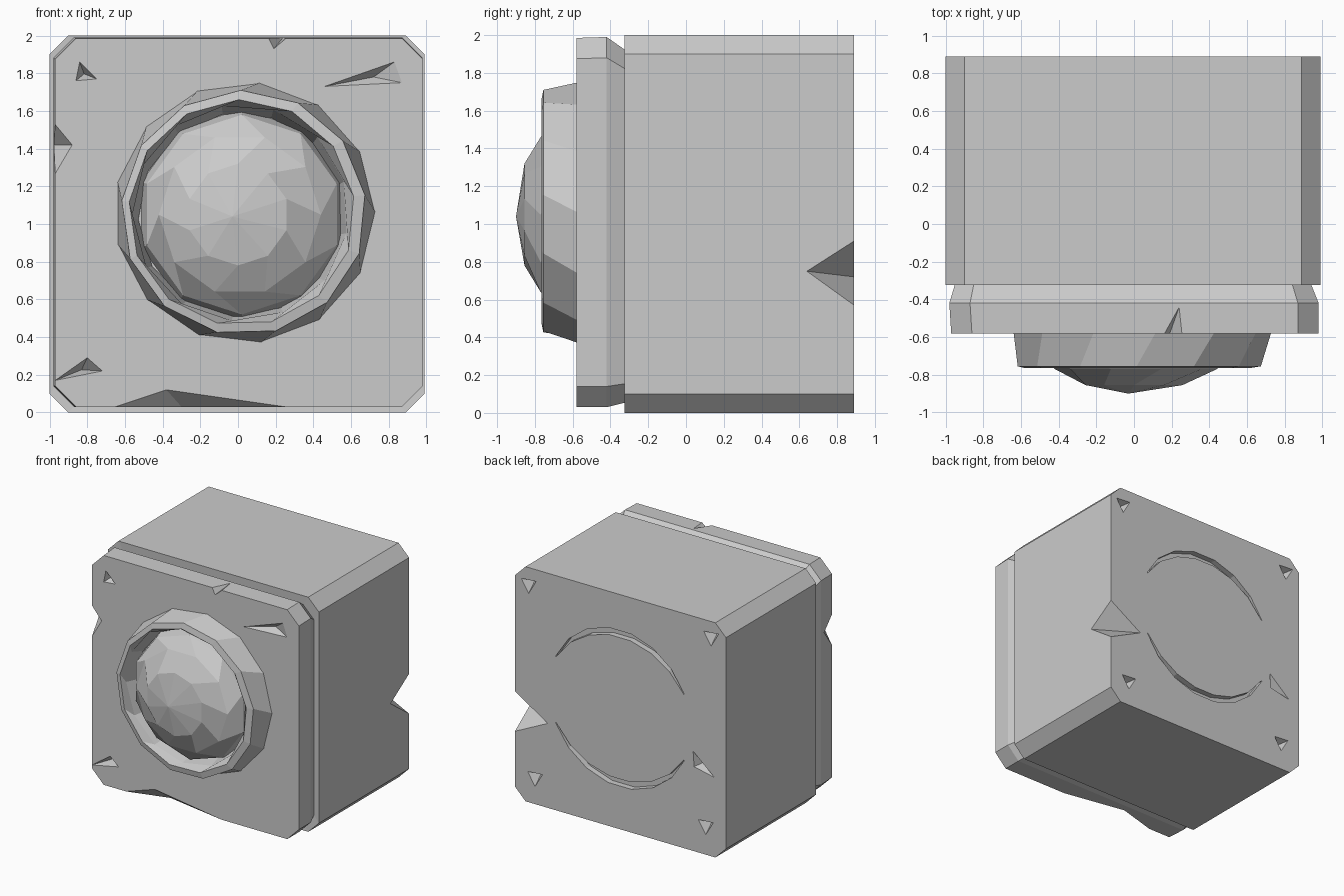
import bpy, bmesh
from math import sin, cos, pi, radians
from mathutils import Vector

if "Cube" in bpy.data.objects:
    bpy.data.objects.remove(bpy.data.objects["Cube"])


def finish(bm, name):
    bmesh.ops.recalc_face_normals(bm, faces=bm.faces)
    me = bpy.data.meshes.new(name)
    bm.to_mesh(me)
    bm.free()
    ob = bpy.data.objects.new(name, me)
    bpy.context.collection.objects.link(ob)
    return ob


def loft(bm, rings, caps=(True, True)):
    """Skin equal-length closed rings of points."""
    vs = [[bm.verts.new(p) for p in r] for r in rings]
    n = len(vs[0])
    for a, b in zip(vs, vs[1:]):
        for i in range(n):
            bm.faces.new((a[i], a[(i + 1) % n], b[(i + 1) % n], b[i]))
    if caps[0]:
        bm.faces.new(vs[0])
    if caps[1]:
        bm.faces.new(vs[-1])


def octagon(y, x0, x1, z0, z1, c):
    return [(x, y, z) for x, z in (
        (x0 + c, z0), (x1 - c, z0), (x1, z0 + c), (x1, z1 - c),
        (x1 - c, z1), (x0 + c, z1), (x0, z1 - c), (x0, z0 + c))]


def circle(cx, cz, y, r, n, turn=0):
    return [(cx + r * cos(2 * pi * (i + turn) / n), y,
             cz + r * sin(2 * pi * (i + turn) / n)) for i in range(n)]


def chip(bm, points, outward):
    """Convex chip: points on the surface plus an inner apex, pushed outward."""
    out = Vector(outward)
    vs = [bm.verts.new(p) for p in points]
    vs += [bm.verts.new(Vector(p) + out) for p in points[:-1]]
    res = bmesh.ops.convex_hull(bm, input=vs)
    loose = [v for v in res["geom_interior"] if isinstance(v, bmesh.types.BMVert)]
    if loose:
        bmesh.ops.delete(bm, geom=loose, context='VERTS')


def dent(bm, y, tri, depth):
    """Small triangular dent in the front (y < 0) or back face."""
    s = -1 if y < 0 else 1
    pts = [(x, y, z) for x, z in tri]
    cx = sum(p[0] for p in tri) / len(tri)
    cz = sum(p[1] for p in tri) / len(tri)
    chip(bm, pts + [(cx, y - s * depth, cz)], (0, s * 0.05, 0))


def crescent(bm, a0, a1, steps=7):
    """Thin crescent groove in the back face."""
    out, inn = [], []
    for i in range(steps + 1):
        t = i / steps
        a = radians(a0 + (a1 - a0) * t)
        w = 0.006 + 0.055 * sin(pi * t)
        out.append((0.67 * cos(a), 1.03 + 0.67 * sin(a)))
        inn.append(((0.67 - w) * cos(a), 1.03 + (0.67 - w) * sin(a)))
    loop = out + inn[::-1]
    loft(bm, [[(x, y, z) for x, z in loop] for y in (0.84, 0.95)])


# body: chamfered block, stepped groove and front plate
bm = bmesh.new()
loft(bm, [
    octagon(0.89, -1.0, 0.99, 0.0, 2.0, 0.10),
    octagon(-0.325, -1.0, 0.99, 0.0, 2.0, 0.10),
    octagon(-0.32, -0.95, 0.94, 0.055, 1.92, 0.10),
    octagon(-0.42, -0.98, 0.98, 0.03, 1.99, 0.11),
    octagon(-0.58, -0.97, 0.98, 0.03, 1.985, 0.11),
])
body = finish(bm, "camera_body")

# cutters for dents, chipped edges and back grooves
bm = bmesh.new()
FRONT, BACK = -0.58, 0.89
for tri, depth in (
        (((-0.84, 1.86), (-0.75, 1.77), (-0.86, 1.76)), 0.06),
        (((0.83, 1.86), (0.87, 1.75), (0.46, 1.73)), 0.06),
        (((-0.97, 0.17), (-0.80, 0.29), (-0.72, 0.22)), 0.09)):
    dent(bm, FRONT, tri, depth)
for x, z in ((0.86, 1.85), (-0.86, 1.86), (0.80, 0.22), (-0.81, 0.24)):
    dent(bm, BACK, ((x - 0.07, z + 0.05), (x + 0.07, z + 0.04), (x, z - 0.07)), 0.08)
dent(bm, BACK, ((-0.69, 0.85), (-0.89, 0.68), (-0.70, 0.72)), 0.14)
chip(bm, [(0.99, 0.89, 0.91), (0.99, 0.64, 0.75), (0.99, 0.89, 0.57),
          (0.68, 0.89, 0.72)], (0.06, 0.06, 0))
chip(bm, [(-0.98, -0.58, 1.54), (-0.98, -0.58, 1.25), (-0.98, -0.46, 1.42),
          (-0.88, -0.58, 1.42)], (-0.06, -0.06, 0))
chip(bm, [(0.16, -0.58, 1.99), (0.26, -0.58, 1.99), (0.24, -0.44, 1.99),
          (0.19, -0.58, 1.93)], (0, -0.06, 0.06))
chip(bm, [(-0.65, -0.58, 0.03), (0.25, -0.58, 0.03), (-0.3, -0.48, 0.03),
          (-0.38, -0.58, 0.12)], (0, -0.06, -0.06))
crescent(bm, 25, 155)
crescent(bm, 205, 335)
cutter = finish(bm, "chip_cutter")
cutter.hide_render = True

mod = body.modifiers.new("chips", 'BOOLEAN')
mod.operation = 'DIFFERENCE'
mod.solver = 'EXACT'
mod.use_self = True
mod.object = cutter
bpy.context.view_layer.objects.active = body
bpy.ops.object.modifier_apply(modifier=mod.name)
bpy.data.objects.remove(cutter)

# lens ring: tapered outer wall, flat rim, sloping inner wall
N = 13
bm = bmesh.new()
loft(bm, [
    circle(0.035, 1.06, -0.57, 0.695, N, 0.0),
    circle(0.03, 1.06, -0.755, 0.65, N, 0.3),
    circle(0.02, 1.06, -0.765, 0.60, N, 0.3),
    circle(0.01, 1.06, -0.70, 0.575, N, 0.6),
    circle(0.01, 1.05, -0.59, 0.54, N, 0.6),
], caps=(False, False))
finish(bm, "lens_ring")

# domed lens: faceted rings closing to a blunt tip
bm = bmesh.new()
M = 10
loft(bm, [
    circle(0.02, 1.05, -0.58, 0.56, M, 0.5),
    circle(0.02, 1.05, -0.68, 0.53, M, 0.5),
    circle(0.01, 1.05, -0.77, 0.43, M, 0.0),
    circle(0.0, 1.05, -0.855, 0.27, M, 0.5),
], caps=(False, False))
tip = bm.verts.new((-0.03, -0.9, 1.04))
rim = [e for e in bm.edges if e.is_boundary and e.verts[0].co.y < -0.8]
for e in rim:
    bm.faces.new((e.verts[0], e.verts[1], tip))
finish(bm, "lens_dome")
